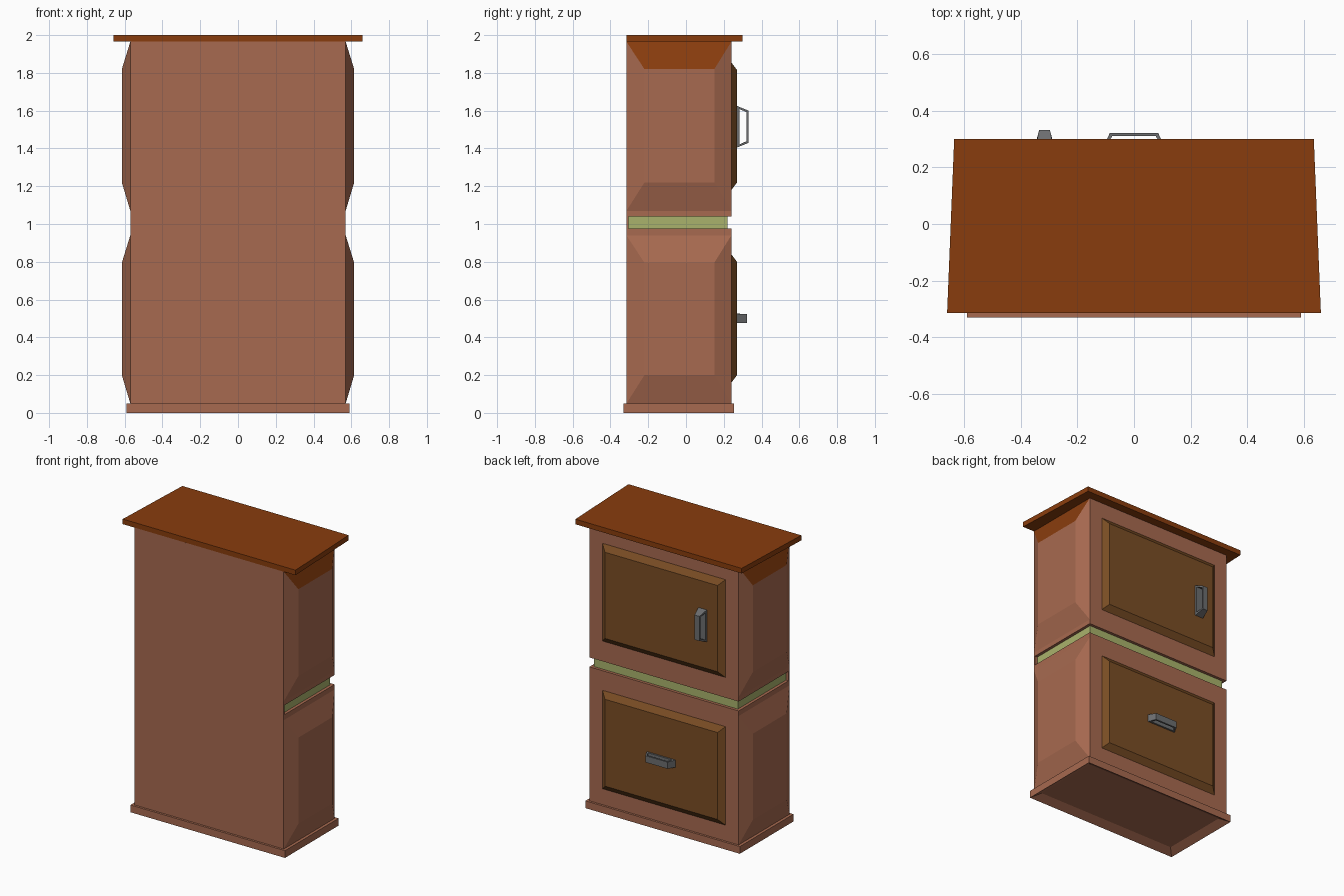
import bpy
import bmesh

default = bpy.data.objects.get("Cube")
if default:
    bpy.data.objects.remove(default, do_unlink=True)


def material(name, rgb):
    m = bpy.data.materials.new(name)
    m.use_nodes = True
    m.diffuse_color = (*rgb, 1)
    bsdf = m.node_tree.nodes["Principled BSDF"]
    bsdf.inputs["Base Color"].default_value = (*rgb, 1)
    bsdf.inputs["Roughness"].default_value = 0.8
    return m


wood = material("reddish wood", (0.39, 0.144, 0.08))
top_wood = material("dark orange wood", (0.25, 0.046, 0.004))
door_wood = material("brown door wood", (0.195, 0.075, 0.018))
green = material("pale green", (0.40, 0.45, 0.15))
metal = material("grey metal", (0.15, 0.155, 0.16))


def finish(name, bm, *mats):
    bmesh.ops.recalc_face_normals(bm, faces=bm.faces)
    mesh = bpy.data.meshes.new(name)
    bm.to_mesh(mesh)
    bm.free()
    for m in mats:
        mesh.materials.append(m)
    ob = bpy.data.objects.new(name, mesh)
    bpy.context.collection.objects.link(ob)
    return ob


def loft(rings, closed=False):
    """Skin a list of matching point rings; cap the ends unless closed."""
    bm = bmesh.new()
    loops = [[bm.verts.new(p) for p in r] for r in rings]
    n = len(loops[0])
    pairs = list(zip(loops, loops[1:]))
    if closed:
        pairs.append((loops[-1], loops[0]))
    else:
        bm.faces.new(loops[0])
        bm.faces.new(loops[-1])
    for a, b in pairs:
        for i in range(n):
            j = (i + 1) % n
            bm.faces.new((a[i], a[j], b[j], b[i]))
    return bm


def rect(u0, u1, v0, v1):
    return [(u0, v0), (u1, v0), (u1, v1), (u0, v1)]


def block(x, y0, y1, z0, z1):
    r = rect(-x, x, y0, y1)
    return loft([[(u, v, z) for u, v in r] for z in (z0, z1)])


# Base with a recessed underside
bm = block(0.59, -0.33, 0.255, 0, 0.05)
bm.normal_update()
bottom = min(bm.faces, key=lambda f: f.calc_center_median().z)
bmesh.ops.inset_region(bm, faces=[bottom], thickness=0.075)
for v in bottom.verts:
    v.co.z += 0.03
finish("base", bm, wood)

# Carcass: two cabinets, green strip between them, one full-height front board
FRONT, BACK = -0.315, 0.24
finish("lower_cabinet", block(0.57, FRONT + 0.01, BACK, 0.05, 0.975), wood)
finish("upper_cabinet", block(0.57, FRONT + 0.01, BACK, 1.04, 1.965), wood)
finish("middle_strip", block(0.55, FRONT + 0.01, 0.22, 0.975, 1.04), green)
finish("front_board", block(0.57, FRONT, FRONT + 0.01, 0.05, 1.965), wood)

# Top board, slightly wider at the front
plan = [(-0.66, -0.315), (0.66, -0.315), (0.635, 0.30), (-0.635, 0.30)]
finish("top_board", loft([[(x, y, z) for x, y in plan] for z in (1.965, 2.0)]), top_wood)

# Raised side panels; the upper bevel of the top ones takes the top colour
for level, z0, z1 in (("lower", 0.05, 0.94), ("upper", 1.07, 1.965)):
    for side, s in (("left", 1), ("right", -1)):
        outer = rect(FRONT, BACK, z0, z1)
        inner = rect(-0.22, 0.15, z0 + 0.15, z1 - 0.145)
        bm = loft([[(s * 0.57, y, z) for y, z in outer],
                   [(s * 0.615, y, z) for y, z in inner]])
        for f in bm.faces:
            if level == "upper" and f.calc_center_median().z > 1.85:
                f.material_index = 1
        finish(f"{side}_{level}_side_panel", bm, wood, top_wood)

# Raised doors
for level, z0, z1 in (("lower", 0.16, 0.84), ("upper", 1.18, 1.855)):
    outer = rect(-0.47, 0.47, z0, z1)
    inner = rect(-0.43, 0.43, z0 + 0.04, z1 - 0.04)
    finish(f"{level}_door", loft([[(x, BACK, z) for x, z in outer],
                                  [(x, 0.27, z) for x, z in inner]]), door_wood)


def handle(name, place, depth, foot, grip):
    """Bent loop handle: a trapezoid ring, narrower across the grip."""
    t = 0.012
    out = [(-0.11, 0, foot), (-0.085, depth, grip), (0.085, depth, grip), (0.11, 0, foot)]
    hole = [(-0.094, t), (-0.077, depth - t), (0.077, depth - t), (0.094, t)]
    rings = []
    for (a, d, w), (ia, di) in zip(out, hole):
        rings.append([place(a, d, -w), place(a, d, w), place(ia, di, w), place(ia, di, -w)])
    finish(name, loft(rings, closed=True), metal)


handle("lower_handle", lambda a, d, w: (a, 0.27 + d, 0.5 + w), 0.052, 0.025, 0.023)
handle("upper_handle", lambda a, d, w: (-0.316 + w, 0.27 + d, 1.515 + a), 0.062, 0.032, 0.019)
